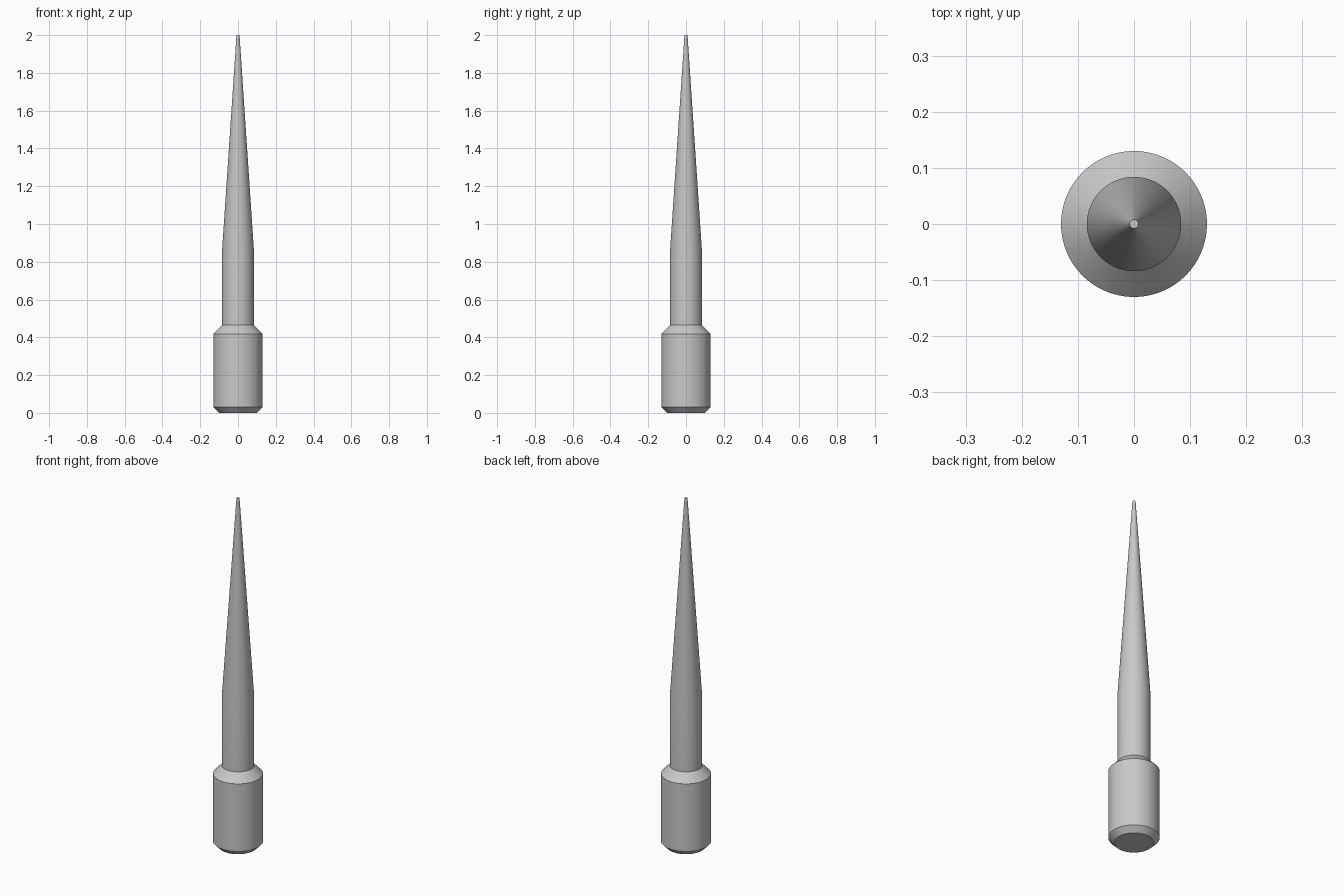
import bpy, bmesh, math

if "Cube" in bpy.data.objects:
    bpy.data.objects.remove(bpy.data.objects["Cube"])

SEGMENTS = 96

metal = bpy.data.materials.new("light grey metal")
metal.diffuse_color = (0.58, 0.58, 0.58, 1)
metal.use_nodes = True
metal.node_tree.nodes["Principled BSDF"].inputs["Base Color"].default_value = metal.diffuse_color


def lathe(name, profile):
    """Spin a (radius, height) profile around z and cap both ends."""
    bm = bmesh.new()
    rings = [[bm.verts.new((r * math.cos(2 * math.pi * i / SEGMENTS),
                            r * math.sin(2 * math.pi * i / SEGMENTS), z))
              for i in range(SEGMENTS)] for r, z in profile]
    for low, high in zip(rings, rings[1:]):
        for i in range(SEGMENTS):
            j = (i + 1) % SEGMENTS
            bm.faces.new((low[i], low[j], high[j], high[i]))
    bm.faces.new(rings[0][::-1])
    bm.faces.new(rings[-1])
    mesh = bpy.data.meshes.new(name)
    bm.to_mesh(mesh)
    bm.free()
    mesh.materials.append(metal)
    obj = bpy.data.objects.new(name, mesh)
    bpy.context.collection.objects.link(obj)
    bpy.ops.object.select_all(action='DESELECT')
    obj.select_set(True)
    bpy.context.view_layer.objects.active = obj
    bpy.ops.object.shade_smooth_by_angle(angle=math.radians(20))


# One turned piece: chamfered collar, straight shank, long taper to a blunt tip
lathe("tapered_pin", [
    (0.10, 0.0), (0.13, 0.03),        # bottom chamfer
    (0.13, 0.418), (0.084, 0.465),    # collar and its shoulder
    (0.084, 0.865), (0.008, 2.0),     # shank and tapered point
])
